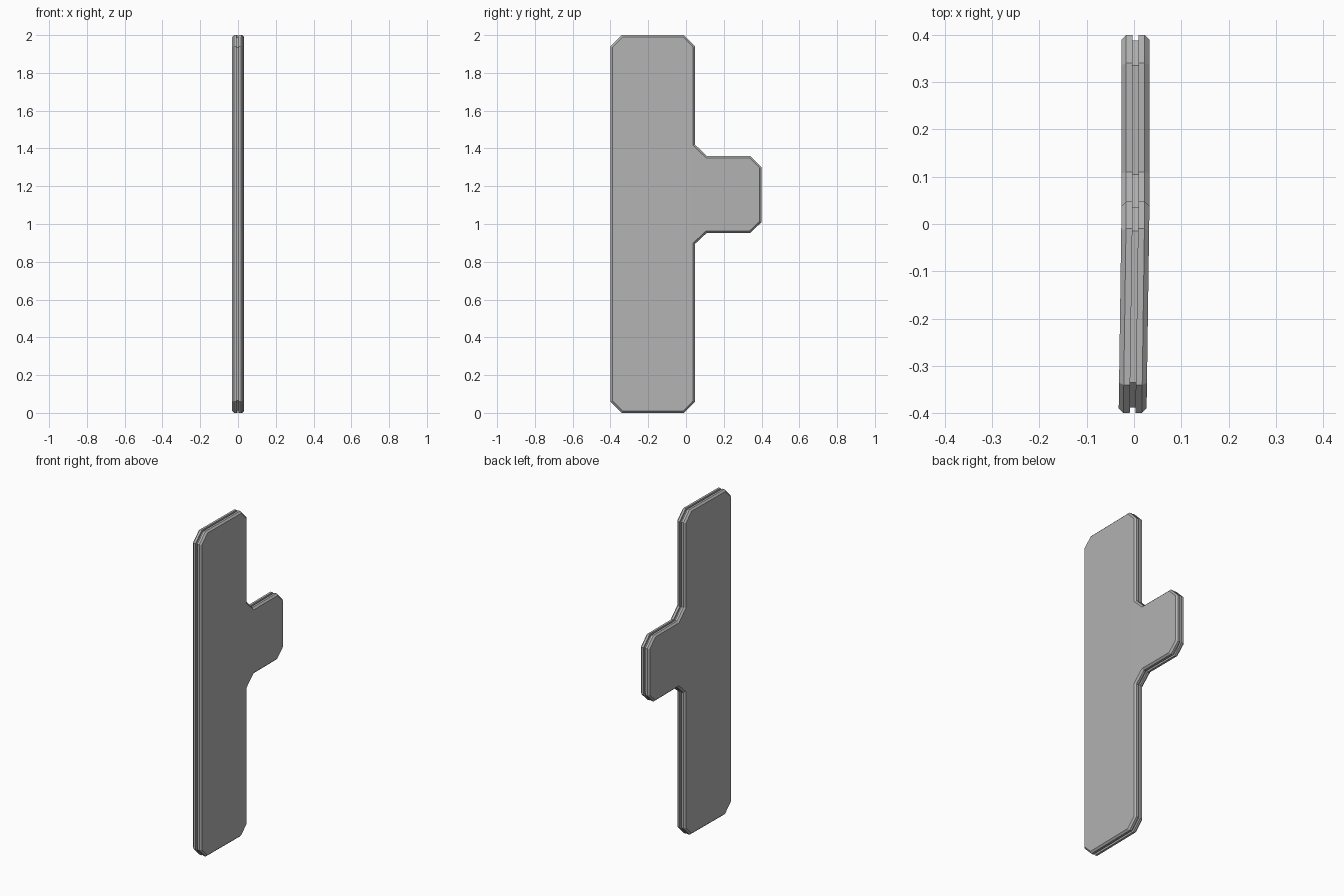
import bpy, bmesh
from mathutils import Vector

if "Cube" in bpy.data.objects:
    bpy.data.objects.remove(bpy.data.objects["Cube"])

# Outline of the T-shaped plate in (y, z), counter-clockwise
OUTLINE = [(-0.34, 0), (-0.01, 0), (0.048, 0.06), (0.048, 0.895), (0.11, 0.953),
           (0.34, 0.953), (0.40, 1.01), (0.40, 1.30), (0.34, 1.36), (0.11, 1.36),
           (0.048, 1.42), (0.048, 1.94), (-0.01, 2), (-0.34, 2), (-0.40, 1.94), (-0.40, 0.06)]

# Edge section through the thickness: (x, inset) - bevel, rim, centre groove, rim, bevel
SECTION = [(-0.0295, 0.010), (-0.0195, 0), (-0.006, 0), (-0.006, 0.012),
           (0.006, 0.012), (0.006, 0), (0.0195, 0), (0.0295, 0.010)]
BEND = 0.025


def inset(points, d):
    """Mitred inward offset of a counter-clockwise outline."""
    pts = [Vector(p) for p in points]
    result = []
    for i, p in enumerate(pts):
        a = (p - pts[i - 1]).normalized()
        b = (pts[(i + 1) % len(pts)] - p).normalized()
        na, nb = Vector((-a.y, a.x)), Vector((-b.y, b.x))
        result.append(p + (na + nb) * d / (1 + na.dot(nb)))
    return result


# Grooved plate: lofted rings closed by flat sides
bm = bmesh.new()
rings = [[bm.verts.new((x, p.x, p.y)) for p in inset(OUTLINE, d)] for x, d in SECTION]
n = len(OUTLINE)
for r0, r1 in zip(rings, rings[1:]):
    for i in range(n):
        j = (i + 1) % n
        bm.faces.new((r0[i], r0[j], r1[j], r1[i]))
bm.faces.new(rings[0])
bm.faces.new(rings[-1])

# Very slight bend where the tab meets the body
bmesh.ops.bisect_plane(bm, geom=bm.verts[:] + bm.edges[:] + bm.faces[:], dist=1e-5,
                       plane_co=(0, BEND, 0), plane_no=(0, 1, 0))
for v in bm.verts:
    v.co.x += 0.003 - 0.006 * max(0, BEND - v.co.y) / (BEND + 0.4)
bmesh.ops.recalc_face_normals(bm, faces=bm.faces)

mesh = bpy.data.meshes.new("grooved_plate")
bm.to_mesh(mesh)
bm.free()

# Dark grey surface
grey = bpy.data.materials.new("dark_grey")
grey.diffuse_color = (0.45, 0.45, 0.45, 1)
grey.use_nodes = True
grey.node_tree.nodes["Principled BSDF"].inputs["Base Color"].default_value = grey.diffuse_color
mesh.materials.append(grey)
bpy.context.collection.objects.link(bpy.data.objects.new("grooved_plate", mesh))
